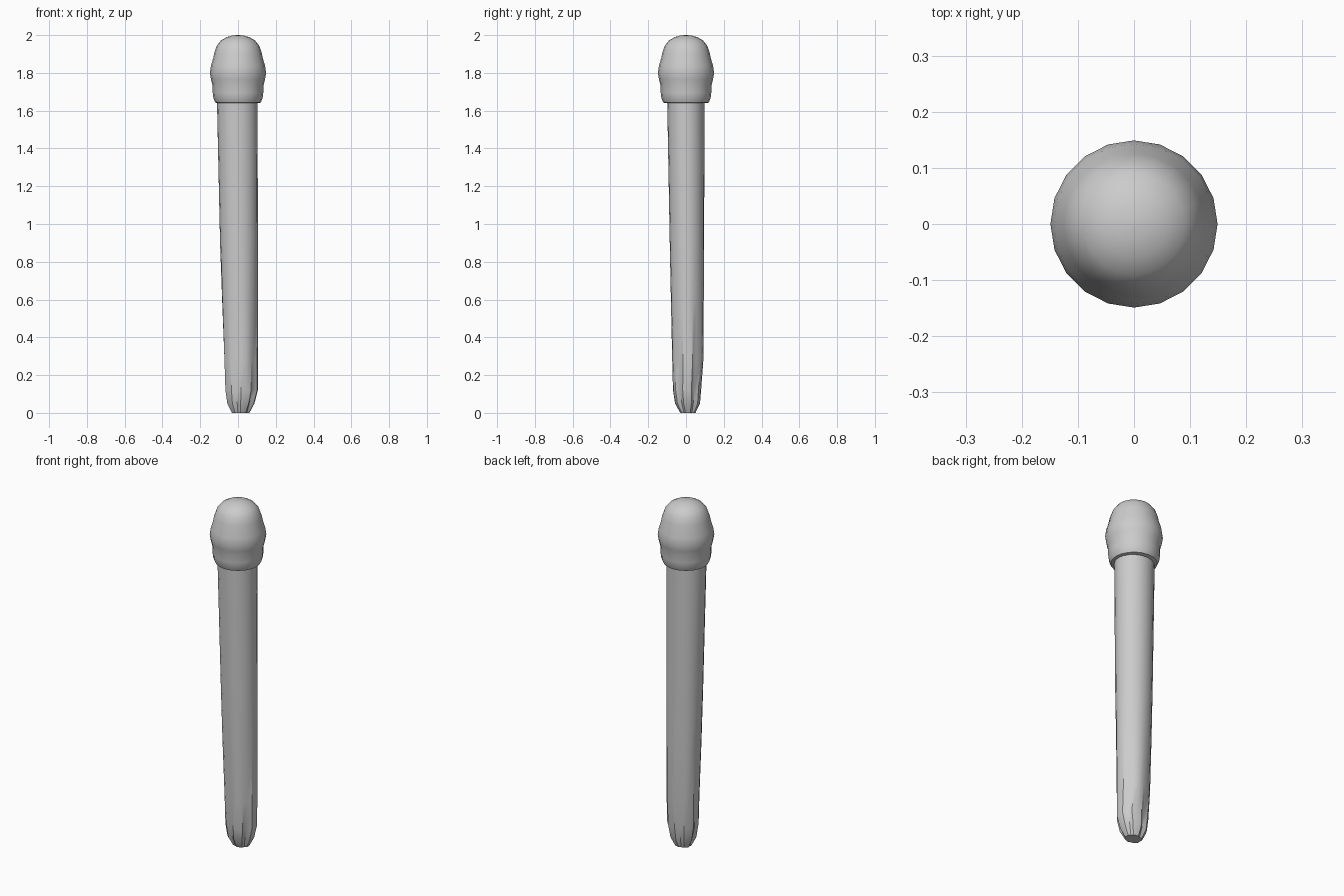
import bpy, bmesh
from math import sin, cos, pi, radians

if "Cube" in bpy.data.objects:
    bpy.data.objects.remove(bpy.data.objects["Cube"])

SIDES = 20


def loft(name, rings, angle):
    """Join stacked rings of points into a capped, smooth-shaded tube."""
    bm = bmesh.new()
    loops = [[bm.verts.new(p) for p in ring] for ring in rings]
    for low, high in zip(loops, loops[1:]):
        n = len(low)
        for i in range(n):
            j = (i + 1) % n
            bm.faces.new((low[i], low[j], high[j], high[i]))
    bm.faces.new(loops[0][::-1])
    bm.faces.new(loops[-1])
    mesh = bpy.data.meshes.new(name)
    bm.to_mesh(mesh)
    bm.free()
    obj = bpy.data.objects.new(name, mesh)
    bpy.context.collection.objects.link(obj)
    bpy.ops.object.select_all(action='DESELECT')
    obj.select_set(True)
    bpy.context.view_layer.objects.active = obj
    bpy.ops.object.shade_smooth_by_angle(angle=radians(angle))
    return obj


def oval(z, left, right, front, back, crease=0.0):
    """Oval ring between four limits; crease pulls in every fourth point."""
    cx, rx = (left + right) / 2, (right - left) / 2
    cy, ry = (front + back) / 2, (back - front) / 2
    ring = []
    for i in range(SIDES):
        a = 2 * pi * i / SIDES
        k = 1 - (crease if i % 4 == 2 else 0)
        ring.append((cx + k * rx * cos(a), cy + k * ry * sin(a), z))
    return ring


# Long shaft, slightly lopsided, with creases deepening towards the tip
shaft_sections = [
    (0.00, -0.035, 0.060, -0.030, 0.050, 0.10),
    (0.05, -0.060, 0.087, -0.058, 0.074, 0.22),
    (0.12, -0.071, 0.105, -0.069, 0.080, 0.15),
    (0.28, -0.076, 0.105, -0.073, 0.092, 0.10),
    (0.60, -0.087, 0.105, -0.080, 0.094, 0.03),
    (0.90, -0.095, 0.105, -0.086, 0.096, 0.0),
    (1.68, -0.112, 0.104, -0.100, 0.098, 0.0),
]
loft("shaft", [oval(*s) for s in shaft_sections], 30)

# Bulbous head, turned from a wavy profile of radius and height
head_profile = [
    (0.108, 1.640), (0.120, 1.643), (0.130, 1.665), (0.134, 1.695),
    (0.134, 1.730), (0.143, 1.765), (0.149, 1.800), (0.143, 1.840),
    (0.132, 1.875), (0.126, 1.905), (0.112, 1.945), (0.090, 1.972),
    (0.060, 1.989), (0.030, 1.998), (0.005, 2.000),
]
loft("head", [oval(z, -r, r, -r, r) for r, z in head_profile], 50)
